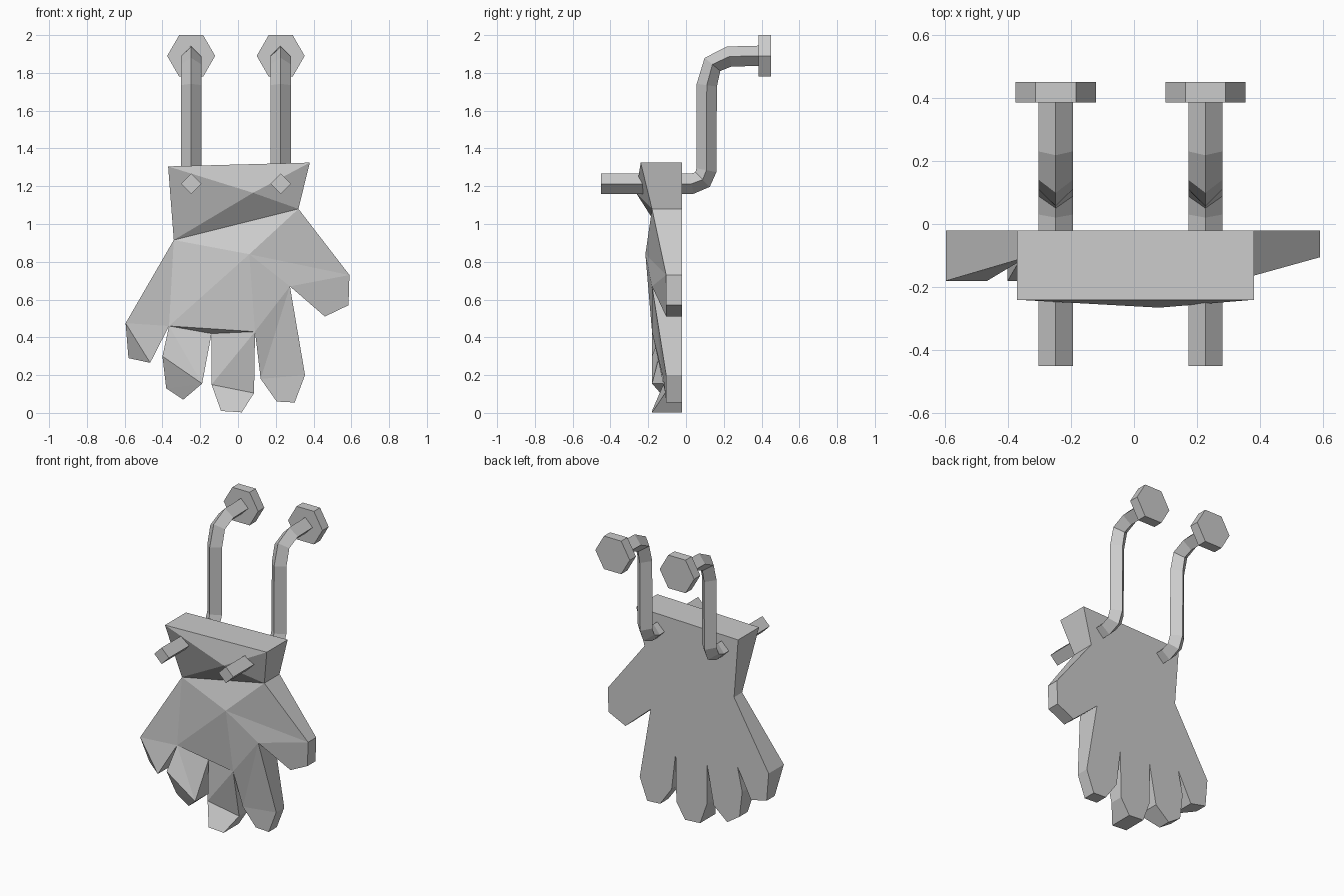
import bpy, bmesh, math
from mathutils import Vector

if "Cube" in bpy.data.objects:
    bpy.data.objects.remove(bpy.data.objects["Cube"])


def make_object(name, bm):
    bmesh.ops.recalc_face_normals(bm, faces=bm.faces)
    mesh = bpy.data.meshes.new(name)
    bm.to_mesh(mesh)
    bm.free()
    obj = bpy.data.objects.new(name, mesh)
    bpy.context.collection.objects.link(obj)
    return obj


# Glove outline, clockwise from the cuff's top left, lettered A to Z: (x, z, front y)
OUTLINE = [
    (-.37, 1.305, -.24), (.38, 1.325, -.24), (.32, 1.08, -.18),             # cuff
    (.59, .73, -.105), (.585, .57, -.105), (.46, .51, -.105), (.275, .67, -.18),  # thumb
    (.355, .20, -.105), (.30, .055, -.105), (.205, .06, -.105), (.12, .18, -.12),
    (.09, .43, -.18),                                                       # first finger
    (.085, .105, -.11), (.02, .003, -.18), (-.09, .01, -.18), (-.14, .15, -.12),
    (-.14, .42, -.11),                                                      # middle finger
    (-.19, .155, -.18), (-.29, .07, -.105), (-.38, .13, -.105), (-.40, .30, -.18),
    (-.365, .46, -.12),                                                     # ring finger
    (-.465, .265, -.18), (-.58, .29, -.105), (-.595, .475, -.18),           # little finger
    (-.34, .915, -.105),                                                    # wrist
]
# Raised points: 1 on the cuff, 2 on the back of the hand
RAISED = {"1": (.08, -.265, 1.165), "2": (.06, -.215, .84)}
FACETS = ("AB1 BC1 CZ1 ZA1 CZ2 CD2 DG2 GL2 LV2 VZ2 DEFG GHK GKL HIJK "
          "VLQ QLP LMP MNOP VQR VRU RST RTU ZYV YVW YWX")


def make_glove():
    bm = bmesh.new()
    front = [bm.verts.new((x, y, z)) for x, z, y in OUTLINE]
    back = [bm.verts.new((x, -.02, z)) for x, z, y in OUTLINE]
    named = {chr(65 + i): v for i, v in enumerate(front)}
    named.update({k: bm.verts.new(co) for k, co in RAISED.items()})
    for facet in FACETS.split():
        bm.faces.new([named[c] for c in facet])
    for i in range(len(front)):
        j = (i + 1) % len(front)
        bm.faces.new((front[i], front[j], back[j], back[i]))
    bm.faces.new(back)
    return make_object("glove", bm)


# Bent square rod running front to back, then up and back to the wall: (y, z)
ROD_PATH = [(-.45, 1.213), (.03, 1.213), (.088, 1.235), (.108, 1.285),
            (.11, 1.735), (.14, 1.845), (.23, 1.887), (.39, 1.89)]


def make_rod(x, r=.054):
    bm = bmesh.new()
    pts = [Vector((x, y, z)) for y, z in ROD_PATH]
    rings = []
    for i, p in enumerate(pts):
        a = (p - pts[max(i - 1, 0)]).normalized()
        b = (pts[min(i + 1, len(pts) - 1)] - p).normalized()
        t = (a + b).normalized()
        n = Vector((0, -t.z, t.y)) * r
        s = Vector((r, 0, 0))
        rings.append([bm.verts.new(p + d) for d in (n, s, -n, -s)])
    for q, w in zip(rings, rings[1:]):
        for k in range(4):
            m = (k + 1) % 4
            bm.faces.new((q[k], q[m], w[m], w[k]))
    bm.faces.new(rings[0])
    bm.faces.new(rings[-1])
    return make_object("hook_rod", bm)


# Hexagonal wall plate at the end of each rod
def make_plate(x, r=.127):
    bm = bmesh.new()
    ring = [bm.verts.new((x + r * math.cos(k * math.pi / 3), .385,
                          1.89 + r * math.sin(k * math.pi / 3))) for k in range(6)]
    face = bm.faces.new(ring)
    out = bmesh.ops.extrude_face_region(bm, geom=[face], use_keep_orig=True)
    moved = [v for v in out["geom"] if isinstance(v, bmesh.types.BMVert)]
    bmesh.ops.translate(bm, verts=moved, vec=(0, .065, 0))
    return make_object("wall_plate", bm)


make_glove()
for x in (-.248, .226):
    make_rod(x)
    make_plate(x)
